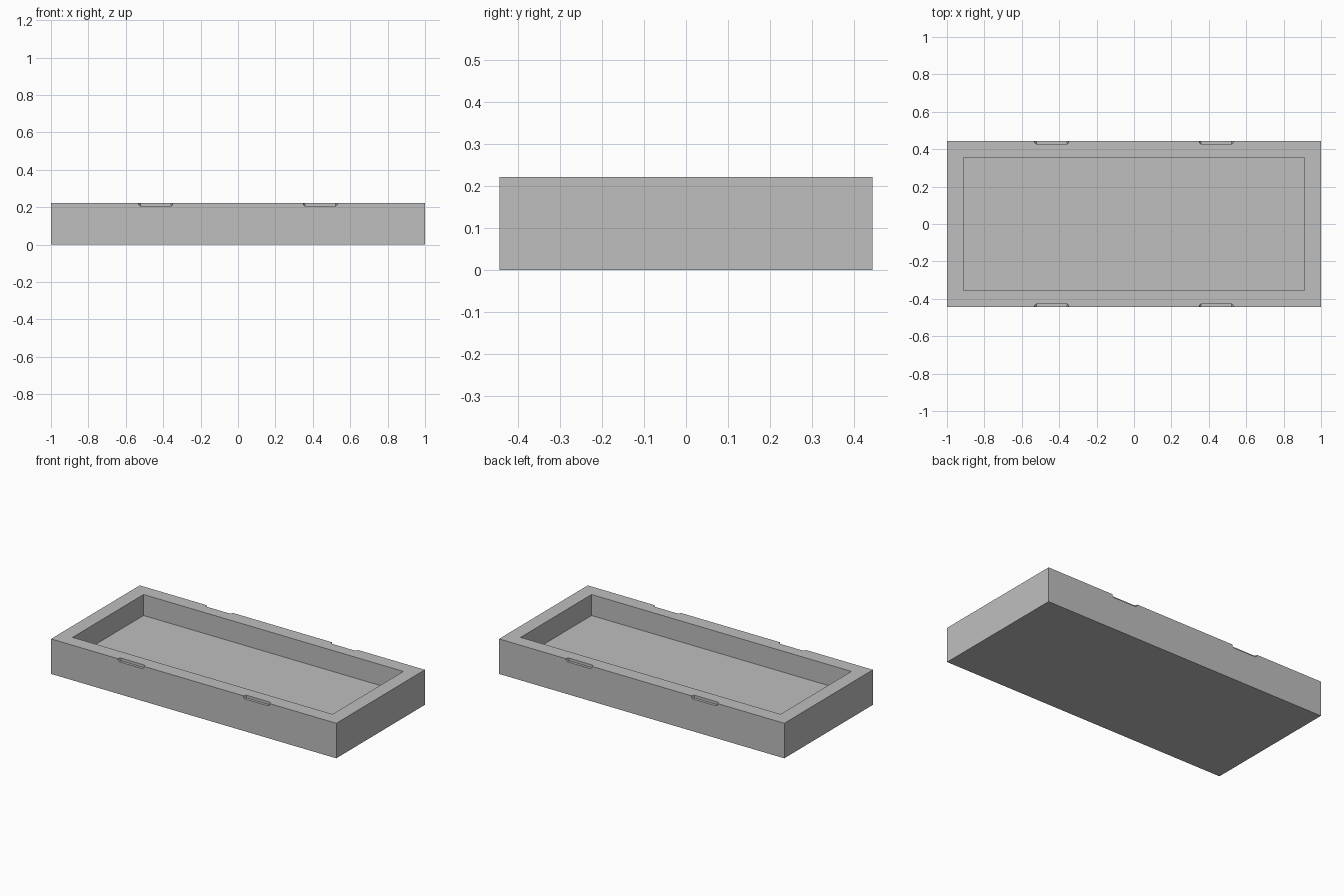
import bpy
import bmesh
from mathutils import Vector

if "Cube" in bpy.data.objects:
    bpy.data.objects.remove(bpy.data.objects["Cube"], do_unlink=True)

LENGTH, WIDTH, HEIGHT = 2.0, 0.888, 0.222
WALL = 0.089
NOTCH_X, NOTCH_LENGTH, NOTCH_DEPTH = 0.44, 0.182, 0.017

grey = bpy.data.materials.new("plain grey")
grey.use_nodes = True
color = (0.52, 0.52, 0.52, 1)
grey.diffuse_color = color
grey.node_tree.nodes["Principled BSDF"].inputs["Base Color"].default_value = color


def add_box(bm, size, center):
    verts = bmesh.ops.create_cube(bm, size=1)["verts"]
    for v in verts:
        v.co = Vector(a * b for a, b in zip(v.co, size)) + Vector(center)
    return verts


def make_object(bm, name):
    bmesh.ops.recalc_face_normals(bm, faces=bm.faces)
    mesh = bpy.data.meshes.new(name)
    bm.to_mesh(mesh)
    bm.free()
    mesh.materials.append(grey)
    obj = bpy.data.objects.new(name, mesh)
    bpy.context.collection.objects.link(obj)
    return obj


# Tray: a block with an even rim and a sunken floor
bm = bmesh.new()
add_box(bm, (LENGTH, WIDTH, HEIGHT), (0, 0, HEIGHT / 2))
top = max(bm.faces, key=lambda f: f.calc_center_median().z)
bmesh.ops.inset_region(bm, faces=[top], thickness=WALL, use_even_offset=True)
floor = bmesh.ops.extrude_discrete_faces(bm, faces=[top])["faces"][0]
bmesh.ops.translate(bm, verts=floor.verts, vec=(0, 0, WALL - HEIGHT))
tray = make_object(bm, "tray")

# Notch cutters: bars with chamfered ends, centred on the long top edges
bm = bmesh.new()
for sx in (-1, 1):
    for sy in (-1, 1):
        verts = add_box(bm, (NOTCH_LENGTH, 2 * NOTCH_DEPTH, 2 * NOTCH_DEPTH),
                        (sx * NOTCH_X, sy * WIDTH / 2, HEIGHT))
        edges = {e for v in verts for e in v.link_edges
                 if abs(e.verts[0].co.x - e.verts[1].co.x) < 0.001}
        bmesh.ops.bevel(bm, geom=list(edges), offset=0.009, segments=1,
                        affect='EDGES')
cutter = make_object(bm, "notch_cutter")
cutter.hide_render = True

# Cut the notches
cut = tray.modifiers.new("notches", 'BOOLEAN')
cut.operation = 'DIFFERENCE'
cut.solver = 'EXACT'
cut.object = cutter
bpy.context.view_layer.objects.active = tray
bpy.ops.object.modifier_apply(modifier=cut.name)
bpy.data.objects.remove(cutter, do_unlink=True)
